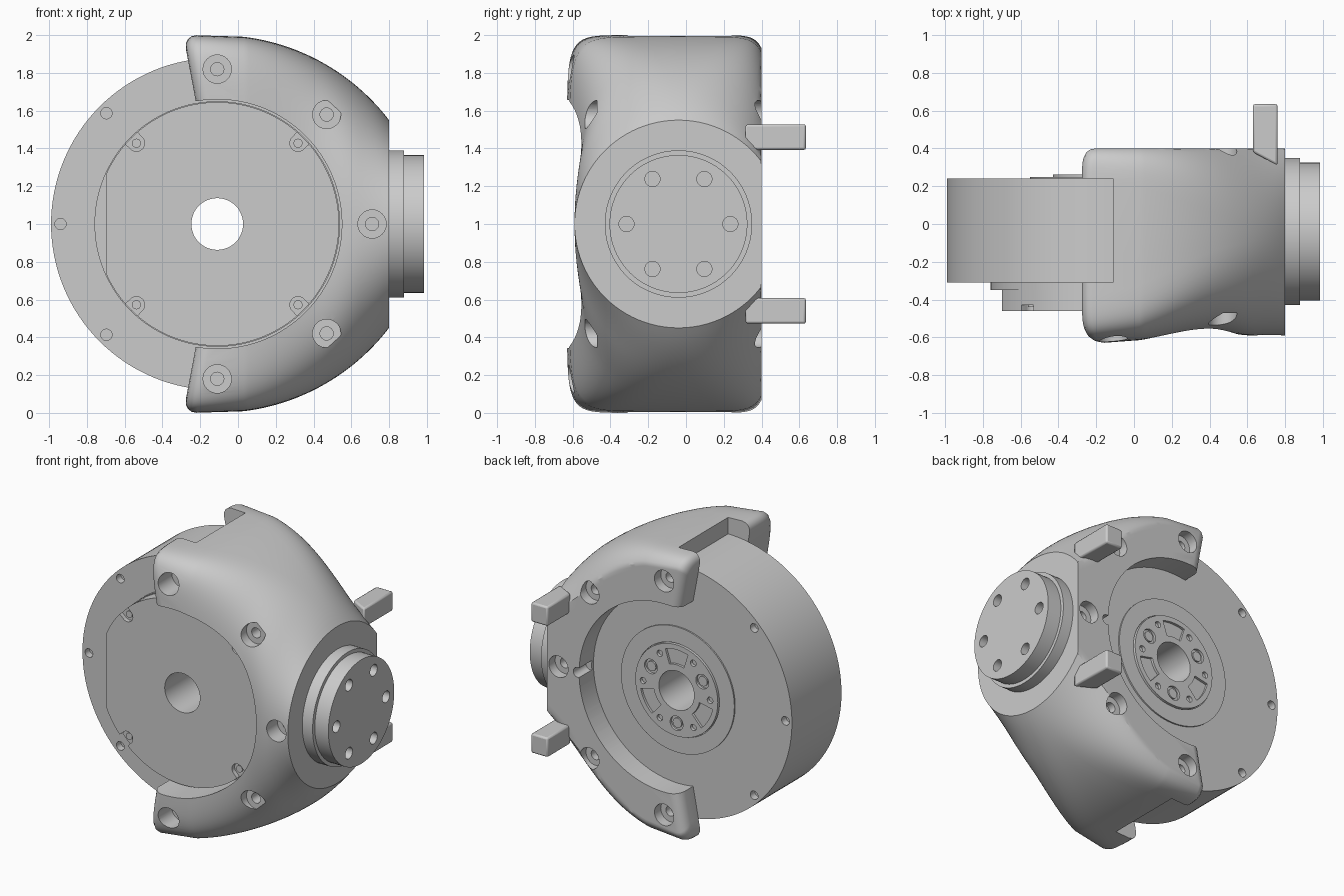
import bpy, bmesh, math
from math import sin, cos, pi, radians, sqrt
from mathutils import Matrix, Vector

old = bpy.data.objects.get("Cube")
if old:
    bpy.data.objects.remove(old)

grey = bpy.data.materials.new("machined_grey")
grey.use_nodes = True
COLOUR = (0.6, 0.6, 0.6, 1)
grey.diffuse_color = COLOUR
grey.node_tree.nodes["Principled BSDF"].inputs["Base Color"].default_value = COLOUR

CX, CZ = -0.11, 1.0   # motor axis
FY = -0.04            # output flange axis


def finish(name, bm):
    bmesh.ops.recalc_face_normals(bm, faces=bm.faces)
    me = bpy.data.meshes.new(name)
    bm.to_mesh(me)
    bm.free()
    ob = bpy.data.objects.new(name, me)
    bpy.context.collection.objects.link(ob)
    me.materials.append(grey)
    return ob


def cyl(name, axis, centre, r, a, b, r2=None, seg=96):
    """Cylinder from a to b along axis 'X' or 'Y'; centre holds the other two coordinates."""
    bm = bmesh.new()
    u, v = centre
    if axis == 'Y':
        m = Matrix.Translation((u, (a + b) / 2, v)) @ Matrix.Rotation(-pi / 2, 4, 'X')
    else:
        m = Matrix.Translation(((a + b) / 2, u, v)) @ Matrix.Rotation(pi / 2, 4, 'Y')
    bmesh.ops.create_cone(bm, cap_ends=True, segments=seg, radius1=r,
                          radius2=r if r2 is None else r2, depth=b - a, matrix=m)
    return finish(name, bm)


def box(name, lo, hi):
    bm = bmesh.new()
    lo, hi = Vector(lo), Vector(hi)
    bmesh.ops.create_cube(bm, size=1, matrix=Matrix.Translation((lo + hi) / 2)
                          @ Matrix.Diagonal((*(hi - lo), 1)))
    return finish(name, bm)


def cut(ob, *cutters):
    for c in cutters:
        mod = ob.modifiers.new("cut", 'BOOLEAN')
        mod.operation, mod.solver, mod.object = 'DIFFERENCE', 'EXACT', c
        bpy.context.view_layer.objects.active = ob
        bpy.ops.object.modifier_apply(modifier=mod.name)
        bpy.data.objects.remove(c)


def polar(r, deg):
    return CX + r * cos(radians(deg)), CZ + r * sin(radians(deg))


def hole(r, deg, size, a, b):
    return cyl("hole", 'Y', polar(r, deg), size, a, b, seg=32)


def sector(r0, r1, d0, d1, a, b):
    """Kidney-shaped cutter between two radii and two angles."""
    bm = bmesh.new()
    degs = [d0 + (d1 - d0) * i / 10 for i in range(11)]
    ring = [polar(r1, d) for d in degs] + [polar(r0, d) for d in reversed(degs)]
    face = bm.faces.new([bm.verts.new((x, a, z)) for x, z in ring])
    ext = bmesh.ops.extrude_face_region(bm, geom=[face])
    bmesh.ops.translate(bm, vec=(0, b - a, 0),
                        verts=[g for g in ext["geom"] if isinstance(g, bmesh.types.BMVert)])
    return finish("kidney", bm)


# Housing: lofted from a boxy yoke at the arm ends to a round output face
N = 96


def lerp_points(pts, x):
    for (x0, v0), (x1, v1) in zip(pts, pts[1:]):
        if x <= x1:
            t = max(0, (x - x0) / (x1 - x0))
            t = t * t * (3 - 2 * t)
            return v0 + (v1 - v0) * t
    return pts[-1][1]


def section(x, inset=0, tilt=None):
    xx = max(x, CX)
    u = (xx - CX) / (0.8 - CX)
    n = 2 + 8 * (1 - u) ** 2
    h = sqrt(1.145 ** 2 - (xx - CX) ** 2) - 0.145 - inset
    front = lerp_points([(CX, 0.59), (0.4, 0.525), (0.62, 0.55), (0.8, 0.55)], xx) - inset
    back = 0.47 + 0.08 * u - inset
    pts = []
    for j in range(N):
        c, s = cos(2 * pi * j / N), sin(2 * pi * j / N)
        cy = math.copysign(abs(c) ** (2 / n), c) if abs(c) > 1e-6 else 0
        dz = h * math.copysign(abs(s) ** (2 / n), s) if abs(s) > 1e-6 else 0
        y = min(FY + cy * (back if c > 0 else front), 0.4 - inset)
        px = x if tilt is None else tilt - 0.19 * abs(dz)
        pts.append((px, y, CZ + dz))
    return pts


ROUND = 0.07
sections = [section(CX, ROUND * (1 - sin(a)), -0.1 + ROUND * (1 - cos(a)))
            for a in [i * pi / 8 for i in range(5)]]
sections += [section(0.03 + 0.77 * i / 28) for i in range(29)]
bm = bmesh.new()
rows = [[bm.verts.new(p) for p in s] for s in sections]
for r0, r1 in zip(rows, rows[1:]):
    for j in range(N):
        k = (j + 1) % N
        bm.faces.new((r0[j], r0[k], r1[k], r1[j]))
for row in (rows[0], rows[-1]):
    for j in range(-N // 4, N // 4):
        quad = [row[j], row[j + 1], row[(N // 2 - j - 1) % N], row[(N // 2 - j) % N]]
        bm.faces.new(list(dict.fromkeys(quad)))
housing = finish("housing", bm)
cut(housing,
    cyl("bore", 'Y', (CX, CZ), 0.66, -1, 1, seg=128),
    box("slot", (-1, -0.31, -0.5), (CX, 0.24, 2.5)))
for deg in (-90, -45, 0, 45, 90):
    cut(housing, hole(0.82, deg, 0.075, -1, -0.47), hole(0.82, deg, 0.035, -0.6, -0.36),
        hole(0.82, deg, 0.075, 0.33, 1), hole(0.82, deg, 0.035, 0.28, 0.5))
cut(housing, hole(0.67, 0, 0.035, 0.26, 1))

# Motor body with rim screw holes
motor = cyl("motor_body", 'Y', (CX, CZ), 0.88, -0.31, 0.24, seg=128)
axle = lambda: cyl("axle_hole", 'Y', (CX, CZ), 0.137, -1, 1, seg=48)
cut(motor, axle())
for deg in (135, 180, 225):
    cut(motor, hole(0.83, deg, 0.03, -0.5, -0.26), hole(0.83, deg, 0.03, 0.19, 0.5))

# Front cover with a flat side, a low step and four screw notches
step = cyl("cover_step", 'Y', (CX, CZ), 0.65, -0.35, -0.3, seg=128)
cover = cyl("front_cover", 'Y', (CX, CZ), 0.645, -0.46, -0.34, seg=128)
cut(step, axle())
cut(cover, axle(), box("flat", (-1, -1, 0), (-0.7, 0, 2)))
screws = []
for deg in (45, 135, 225, 315):
    cut(cover, hole(0.605, deg, 0.043, -1, -0.43), sector(0.605, 0.7, deg - 4, deg + 4, -1, -0.43))
    screws.append(cyl("cover_screw", 'Y', polar(0.605, deg), 0.024, -0.44, -0.42, seg=24))

# Rear rotor disc and hub with screws, pockets and holes
disc = cyl("rotor_disc", 'Y', (CX, CZ), 0.44, 0.23, 0.25, seg=96)
hub = cyl("rotor_hub", 'Y', (CX, CZ), 0.32, 0.23, 0.262, seg=96)
cut(disc, axle(), cyl("seat", 'Y', (CX, CZ), 0.325, 0, 1))
cut(hub, axle())
for deg in (30, 150, 270):
    cut(hub, hole(0.23, deg, 0.05, 0.245, 1), sector(0.18, 0.285, deg + 42, deg + 78, 0.245, 0.5))
    screws.append(cyl("hub_screw", 'Y', polar(0.23, deg), 0.034, 0.235, 0.256, seg=24))
for deg in range(0, 360, 60):
    cut(hub, hole(0.26, deg, 0.022, 0.24, 1))

# Output flange with six bolt holes
collar = cyl("output_collar", 'X', (FY, CZ), 0.39, 0.79, 0.88)
flange = cyl("output_flange", 'X', (FY, CZ), 0.365, 0.87, 0.985)
for i in range(6):
    a = i * pi / 3
    cut(flange, cyl("bolt_hole", 'X', (FY + 0.275 * cos(a), CZ + 0.275 * sin(a)),
                    0.04, 0.9, 1.2, seg=32))

# Rear pegs, each with a slanted root
pegs = []
for name, z in (("upper_peg", 1.46), ("lower_peg", 0.54)):
    peg = box(name, (0.63, 0.38, z - 0.068), (0.76, 0.635, z + 0.068))
    for v in peg.data.vertices:
        if v.co.y < 0.5 and v.co.x > 0.7:
            v.co.y = 0.31
    bev = peg.modifiers.new("soft_edges", 'BEVEL')
    bev.width, bev.segments = 0.012, 2
    pegs.append(peg)

for ob in [housing, motor, step, cover, disc, hub, collar, flange] + screws + pegs:
    bpy.ops.object.select_all(action='DESELECT')
    ob.select_set(True)
    bpy.context.view_layer.objects.active = ob
    bpy.ops.object.shade_smooth_by_angle(angle=radians(30))
